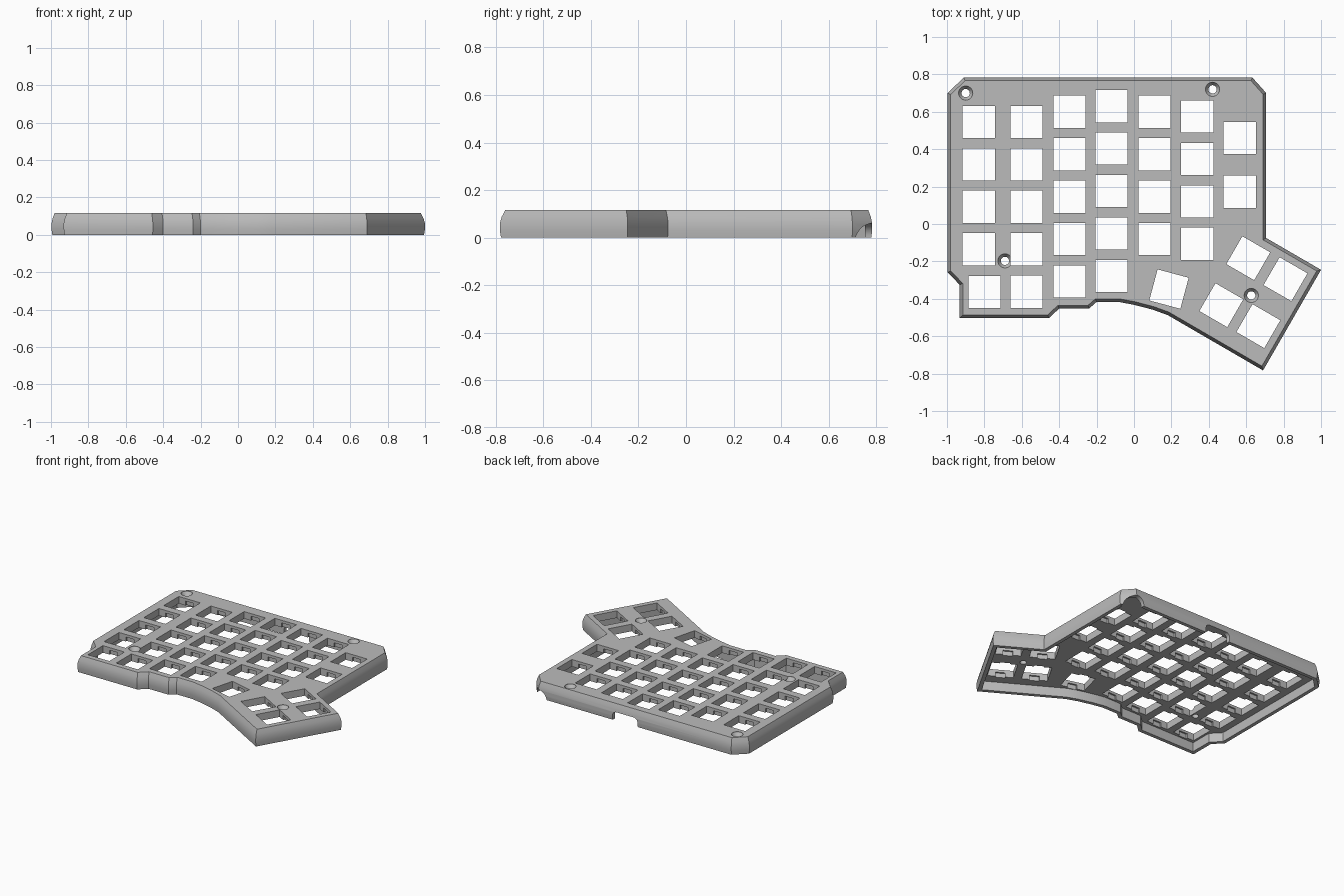
import bpy, bmesh, math
from mathutils import Vector, Matrix

cube = bpy.data.objects.get("Cube")
if cube:
    bpy.data.objects.remove(cube, do_unlink=True)

HEIGHT, UNDERSIDE, WALL = 0.117, 0.066, 0.03
KEY, PITCH = 0.172, 0.227

# Case outline, counter-clockwise
OUTLINE = [Vector(p) for p in (
    (-.932, -.503), (-.455, -.503), (-.40, -.452), (-.24, -.452), (-.2, -.417),
    (-.08, -.417), (0, -.432), (.1, -.458), (.18, -.487), (.69, -.783),
    (1, -.245), (.707, -.075), (.707, .7), (.633, .783),
    (-.91, .783), (-.997, .7), (-.997, -.258), (-.932, -.325))]


def inset(points, d):
    """Move every edge of a counter-clockwise polygon inward by d."""
    result = []
    for i, p in enumerate(points):
        a = (p - points[i - 1]).normalized()
        b = (points[(i + 1) % len(points)] - p).normalized()
        na, nb = Vector((-a.y, a.x)), Vector((-b.y, b.x))
        result.append(p + (na + nb) * d / (1 + na.dot(nb)))
    return result


def loft(bm, loops):
    """Closed solid through a stack of (outline, z) loops."""
    rings = [[bm.verts.new((p.x, p.y, z)) for p in pts] for pts, z in loops]
    n = len(rings[0])
    bm.faces.new(rings[0][::-1])
    bm.faces.new(rings[-1])
    for low, high in zip(rings, rings[1:]):
        for i in range(n):
            j = (i + 1) % n
            bm.faces.new((low[i], low[j], high[j], high[i]))


def rectangle(x, y, w, h, angle):
    turn = Matrix.Rotation(math.radians(angle), 2)
    return [Vector((x, y)) + turn @ Vector((sx * w / 2, sy * h / 2))
            for sx, sy in ((-1, -1), (1, -1), (1, 1), (-1, 1))]


def circle(x, y, r, n=32):
    return [Vector((x + r * math.cos(t * math.tau / n), y + r * math.sin(t * math.tau / n)))
            for t in range(n)]


def make_object(name, bm):
    bmesh.ops.recalc_face_normals(bm, faces=bm.faces[:])
    mesh = bpy.data.meshes.new(name)
    bm.to_mesh(mesh)
    bm.free()
    obj = bpy.data.objects.new(name, mesh)
    bpy.context.collection.objects.link(obj)
    return obj


def cut(target, name, bm):
    """Subtract the solids in bm from target with the first solver that succeeds."""
    cutter = make_object(name, bm)
    cutter.hide_render = True
    before = len(target.data.polygons)
    mod = target.modifiers.new(name, 'BOOLEAN')
    mod.operation, mod.object = 'DIFFERENCE', cutter
    for solver in ('EXACT', 'MANIFOLD', 'FLOAT'):
        mod.solver = solver
        graph = bpy.context.evaluated_depsgraph_get()
        result = bpy.data.meshes.new_from_object(target.evaluated_get(graph))
        if len(result.polygons) > before:
            target.data = result
            break
    target.modifiers.remove(mod)
    bpy.data.objects.remove(cutter, do_unlink=True)


# Hollow case: plate underside, inner wall, rim, then softly drawn-in sides
bm = bmesh.new()
loft(bm, [(inset(OUTLINE, d), z) for d, z in
          ((WALL, UNDERSIDE), (WALL, 0), (.004, 0), (0, .03), (0, .06),
           (.006, .088), (.017, HEIGHT))])
case = make_object("keyboard_case", bm)

# Key positions: columns (x, top y, count, pitch), then the angled thumb keys
keys = []
for x, top, count, pitch in ((-.83, .546, 4, PITCH), (-.574, .546, 5, PITCH),
                             (-.345, .6, 5, PITCH), (-.12, .63, 5, PITCH),
                             (.11, .6, 4, PITCH), (.338, .575, 4, PITCH),
                             (.565, .46, 2, .288)):
    keys += [(x, top - i * pitch, 0) for i in range(count)]
keys += [(-.8, -.363, 0), (.187, -.348, -15), (.611, -.183, -30),
         (.81, -.295, -30), (.467, -.434, -30), (.665, -.546, -30)]

# Square key holes, with clip slots below the top lip
holes, slots = bmesh.new(), bmesh.new()
for x, y, angle in keys:
    square = rectangle(x, y, KEY, KEY, angle)
    slot = rectangle(x, y, .065, KEY + .024, angle)
    loft(holes, [(square, -.05), (square, .2)])
    loft(slots, [(slot, -.05), (slot, HEIGHT - .019)])
cut(case, "key_holes", holes)
cut(case, "clip_slots", slots)

# Countersunk screw holes
bm = bmesh.new()
for x, y in ((-.9, .7), (.42, .72), (-.69, -.197), (.627, -.382)):
    loft(bm, [(circle(x, y, r), z) for r, z in
              ((.022, -.05), (.022, .088), (.038, .112), (.038, .15))])
cut(case, "screw_holes", bm)

# Cable openings in the back wall: a wide rounded one and an arched corner one
bm = bmesh.new()
wide = Matrix.Translation((-.06, .77, 0)) @ Matrix.Diagonal((.2, .12, .125, 1))
bmesh.ops.create_cube(bm, size=1, matrix=wide)
edges = [e for e in bm.edges if abs(e.verts[0].co.y - e.verts[1].co.y) > .05]
bmesh.ops.bevel(bm, geom=edges, offset=.03, segments=5, profile=.5, affect='EDGES')
arch = Matrix.Translation((.63, .76, 0)) @ Matrix.Rotation(math.pi / 2, 4, 'X')
bmesh.ops.create_cone(bm, cap_ends=True, segments=32, radius1=.06, radius2=.06,
                      depth=.16, matrix=arch)
cut(case, "cable_openings", bm)

# Plain grey plastic
grey = bpy.data.materials.new("grey_plastic")
grey.use_nodes = True
colour = (.5, .5, .5, 1)
grey.diffuse_color = colour
grey.node_tree.nodes["Principled BSDF"].inputs["Base Color"].default_value = colour
case.data.materials.clear()
case.data.materials.append(grey)

# Soften the sides while keeping the rims crisp
bpy.ops.object.select_all(action='DESELECT')
case.select_set(True)
bpy.context.view_layer.objects.active = case
bpy.ops.object.shade_smooth_by_angle(angle=math.radians(20))
